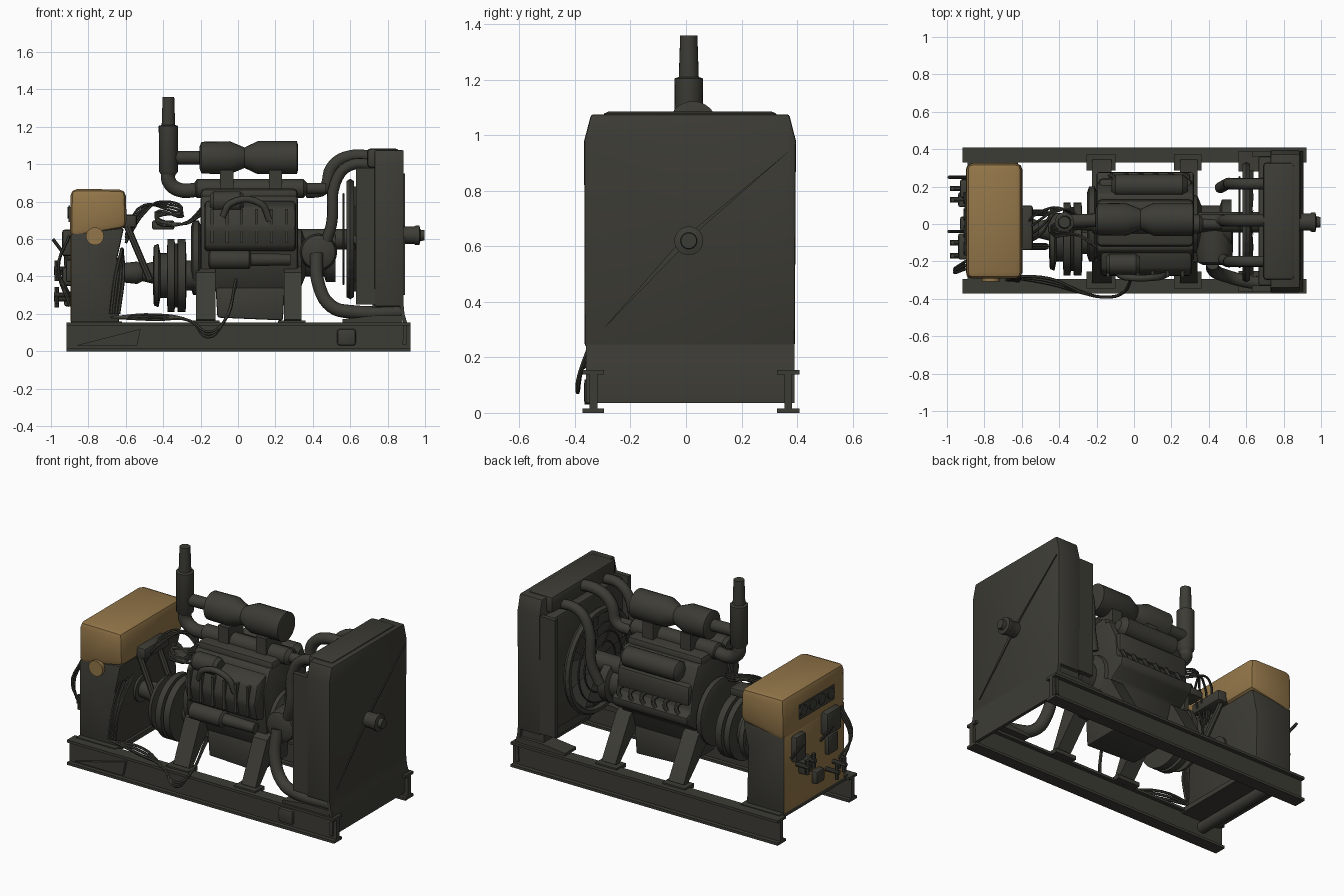
import bpy, bmesh, math
from mathutils import Vector


def material(name, rgb):
    m = bpy.data.materials.new(name)
    m.diffuse_color = (*rgb, 1)
    return m


DARK = material("dark grey metal", (0.046, 0.045, 0.036))
TAN = material("tan paint", (0.29, 0.18, 0.066))


def finish(name, bm, mat=DARK, bevel=0, seg=2):
    bmesh.ops.recalc_face_normals(bm, faces=bm.faces)
    me = bpy.data.meshes.new(name)
    bm.to_mesh(me)
    bm.free()
    me.materials.append(mat)
    ob = bpy.data.objects.new(name, me)
    bpy.context.collection.objects.link(ob)
    bpy.ops.object.select_all(action='DESELECT')
    ob.select_set(True)
    bpy.context.view_layer.objects.active = ob
    if bevel:
        mod = ob.modifiers.new("bevel", 'BEVEL')
        mod.width, mod.segments = bevel, seg
        bpy.ops.object.modifier_apply(modifier="bevel")
    bpy.ops.object.shade_smooth_by_angle(angle=math.radians(35))
    return ob


def box(name, x, y, z, mat=DARK, bevel=0, seg=2):
    bm = bmesh.new()
    bmesh.ops.create_cube(bm, size=1)
    for v in bm.verts:
        v.co = [(r[0] + r[1]) / 2 + c * (r[1] - r[0]) for r, c in zip((x, y, z), v.co)]
    return finish(name, bm, mat, bevel, seg)


def prism(name, axis, pts, lo, hi, mat=DARK, bevel=0):
    """Extrude a closed 2D profile along x or y (profile is yz or xz)."""
    bm = bmesh.new()
    rings = []
    for d in (lo, hi):
        rings.append([bm.verts.new((d, a, b) if axis == 'x' else (a, d, b)) for a, b in pts])
    n = len(pts)
    for r in rings:
        bm.faces.new(r)
    for i in range(n):
        bm.faces.new([rings[0][i], rings[0][(i + 1) % n], rings[1][(i + 1) % n], rings[1][i]])
    return finish(name, bm, mat, bevel)


def lathe(name, start, direction, profile, n=24, mat=DARK):
    """Turn (distance, radius) pairs about an axis."""
    bm = bmesh.new()
    rot = Vector(direction).to_track_quat('Z', 'Y')
    rings = []
    for d, r in profile:
        rings.append([bm.verts.new(Vector(start) + rot @ Vector(
            (r * math.cos(i * math.tau / n), r * math.sin(i * math.tau / n), d))) for i in range(n)])
    for a, b in zip(rings, rings[1:]):
        for i in range(n):
            bm.faces.new([a[i], a[(i + 1) % n], b[(i + 1) % n], b[i]])
    bm.faces.new(rings[0])
    bm.faces.new(rings[-1])
    return finish(name, bm, mat)


def rod(name, a, b, r, r2=None, n=16, mat=DARK):
    d = Vector(b) - Vector(a)
    return lathe(name, a, d, [(0, r), (d.length, r2 or r)], n, mat)


def tube(name, pts, r, res=3):
    cu = bpy.data.curves.new(name, 'CURVE')
    cu.dimensions, cu.bevel_depth, cu.bevel_resolution = '3D', r, res
    cu.use_fill_caps, cu.resolution_u = True, 5
    sp = cu.splines.new('BEZIER')
    sp.bezier_points.add(len(pts) - 1)
    for p, co in zip(sp.bezier_points, pts):
        p.co = co
        p.handle_left_type = p.handle_right_type = 'AUTO'
    cu.materials.append(DARK)
    ob = bpy.data.objects.new(name, cu)
    bpy.context.collection.objects.link(ob)
    bpy.ops.object.select_all(action='DESELECT')
    ob.select_set(True)
    bpy.context.view_layer.objects.active = ob
    bpy.ops.object.convert(target='MESH')
    bpy.ops.object.shade_smooth_by_angle(angle=math.radians(40))


# base frame: two I-section rails and cross members
for side, y0, y1 in (("front", -0.372, -0.295), ("back", 0.328, 0.408)):
    c, w, t = (y0 + y1) / 2, 0.014, 0.016
    prof = [(y0, 0), (y1, 0), (y1, t), (c + w, t), (c + w, 0.155 - t), (y1, 0.155 - t),
            (y1, 0.155), (y0, 0.155), (y0, 0.155 - t), (c - w, 0.155 - t), (c - w, t), (y0, t)]
    prism(f"{side}_rail", 'x', prof, -0.917, 0.922)
box("cabinet_floor", (-0.89, -0.62), (-0.32, 0.35), (0.13, 0.16))
rod("cabinet_cross_tube", (-0.77, -0.33, 0.09), (-0.77, 0.36, 0.09), 0.035)
# curved end plate, feet and hood under the radiator
prism("radiator_end_plate", 'y', [(0.90, 0.035), (0.905, 0.15), (0.89, 0.20), (0.885, 0.25), (0.865, 0.25),
                                  (0.87, 0.20), (0.885, 0.15), (0.88, 0.035)], -0.36, 0.39)
prism("radiator_bottom_tank", 'y', [(0.72, 0.18), (0.885, 0.18), (0.885, 0.25), (0.72, 0.25)], -0.34, 0.37)
for y0, y1 in ((-0.36, -0.25), (0.28, 0.39)):
    prism("radiator_foot", 'y', [(0.56, 0.155), (0.88, 0.155), (0.88, 0.19), (0.72, 0.19), (0.56, 0.172)], y0, y1)
box("rail_bracket", (0.53, 0.63), (-0.368, -0.33), (0.03, 0.12), bevel=0.015)
prism("rail_gusset", 'y', [(-0.87, 0.03), (-0.54, 0.03), (-0.52, 0.12)], -0.365, -0.335)

# radiator with chamfered top corners
prism("radiator_body", 'x', [(-0.365, 0.24), (0.392, 0.24), (0.396, 0.98), (0.372, 1.075),
                             (-0.342, 1.075), (-0.367, 0.98)], 0.73, 0.886, bevel=0.008)
box("radiator_top_tank", (0.69, 0.86), (-0.30, 0.33), (0.98, 1.085), bevel=0.02)
box("radiator_shroud", (0.665, 0.735), (-0.33, 0.36), (0.27, 0.97), bevel=0.01)
for s in (-0.345, 0.375):
    box("radiator_side_post", (0.63, 0.74), (s - 0.015, s + 0.015), (0.25, 0.98))
lathe("radiator_hub", (0.88, 0.01, 0.62), (1, 0, 0),
      [(0, 0.046), (0.06, 0.046), (0.07, 0.052), (0.09, 0.052), (0.095, 0.03), (0.118, 0.028)])
prism("radiator_crease", 'x', [(-0.30, 0.30), (-0.02, 0.62), (0.38, 0.95), (0.06, 0.67)], 0.88, 0.892)

# fan, guard rings and hub
C = Vector((0.61, 0.01, 0.60))
for i in range(8):
    a = i * math.tau / 8
    u, v = Vector((0, math.cos(a), math.sin(a))), Vector((0, -math.sin(a), math.cos(a)))
    bm = bmesh.new()
    bm.faces.new([bm.verts.new(C + u * r + v * w + Vector((dx, 0, 0))) for r, w, dx in
                  ((0.05, -0.03, -0.02), (0.28, -0.07, -0.025), (0.28, 0.07, 0.03), (0.05, 0.03, 0.02))])
    finish("fan_blade", bm)
for k, r in enumerate((0.30, 0.24, 0.18, 0.12)):
    bpy.ops.mesh.primitive_torus_add(location=C + Vector((-0.045 + 0.035 * (k == 0), 0, 0)), rotation=(0, math.pi / 2, 0),
                                     major_radius=r, minor_radius=0.022 if k == 0 else 0.006,
                                     major_segments=36, minor_segments=6)
    bpy.context.object.name = "fan_guard_ring"
    bpy.context.object.data.materials.append(DARK)
rod("fan_hub", (0.33, 0.01, 0.60), (0.68, 0.01, 0.60), 0.055)

# control cabinet: dark body with tan face, tan hood
body = prism("cabinet_body", 'y', [(-0.895, 0.15), (-0.635, 0.15), (-0.645, 0.5), (-0.61, 0.66),
                                   (-0.895, 0.63)], -0.285, 0.315, bevel=0.012)
body.data.materials.append(TAN)
for f in body.data.polygons:
    if f.normal.x < -0.8:
        f.material_index = 1
prism("cabinet_hood", 'y', [(-0.90, 0.605), (-0.595, 0.66), (-0.60, 0.865), (-0.895, 0.868)],
      -0.292, 0.325, TAN, 0.035)
rod("cabinet_boss", (-0.765, -0.308, 0.615), (-0.765, -0.27, 0.615), 0.048, mat=TAN)
box("cabinet_label_plate", (-0.905, -0.898), (-0.17, 0.17), (0.69, 0.78))
for i in range(4):
    rod("panel_gauge", (-0.895, -0.13 + i * 0.09, 0.74), (-0.912, -0.13 + i * 0.09, 0.74), 0.032, n=14)
for y, z, w, h, d in ((0.19, 0.53, 0.05, 0.08, 0.04), (-0.12, 0.58, 0.07, 0.07, 0.05),
                      (-0.14, 0.43, 0.05, 0.06, 0.03), (0.13, 0.40, 0.04, 0.05, 0.05), (0.0, 0.28, 0.04, 0.04, 0.04)):
    box("panel_switch_box", (-0.89 - d, -0.88), (y - w, y + w), (z - h, z + h), bevel=0.012)
for y, z in ((0.13, 0.44), (0.19, 0.42), (-0.10, 0.28), (-0.17, 0.30)):
    rod("valve_stem", (-0.88, y, z), (-0.985, y, z), 0.014, n=10)
    rod("valve_handle", (-0.97, y, z - 0.045), (-0.97, y, z + 0.045), 0.012, n=8)
for y in (-0.04, 0.25):
    rod("panel_lever", (-0.90, y, 0.48), (-0.99, y, 0.60), 0.009, n=8)
for i in range(3):
    tube("panel_cable", [(-0.90, -0.20 - 0.02 * i, 0.62), (-0.96, -0.24 - 0.01 * i, 0.45),
                         (-0.90, -0.22, 0.24 + 0.03 * i)], 0.008, 1)

# drive shaft, flywheel and diagonal strut
lathe("drive_shaft", (-0.66, -0.03, 0.42), (1, 0, 0),
      [(0, 0.08), (0.03, 0.08), (0.03, 0.05), (0.12, 0.06), (0.15, 0.045), (0.21, 0.06), (0.45, 0.06)])
lathe("flywheel", (-0.455, -0.08, 0.405), (1, 0, 0),
      [(0, 0.07), (0.005, 0.16), (0.03, 0.17), (0.04, 0.12), (0.075, 0.12), (0.078, 0.195), (0.115, 0.195),
       (0.118, 0.17), (0.13, 0.17), (0.133, 0.195), (0.175, 0.195), (0.18, 0.08), (0.25, 0.08)], 32)
for y in (-0.12, 0.06):
    rod("diagonal_strut", (-0.61, y, 0.71), (-0.47, y, 0.38), 0.018, n=8)
box("strut_bracket", (-0.63, -0.54), (-0.14, 0.10), (0.66, 0.73), bevel=0.015)

# engine block, bell housing, sump and heads
prism("engine_block", 'x', [(-0.12, 0.32), (0.14, 0.32), (0.18, 0.44), (0.27, 0.50), (0.28, 0.55), (0.23, 0.57),
                            (0.22, 0.70), (0.16, 0.83), (-0.14, 0.83), (-0.20, 0.70), (-0.17, 0.45)],
      -0.20, 0.32, bevel=0.015)
prism("oil_sump", 'y', [(-0.12, 0.34), (-0.11, 0.18), (0.24, 0.165), (0.25, 0.34)], -0.13, 0.15, bevel=0.01)
lathe("bell_housing", (-0.25, 0.0, 0.50), (1, 0, 0), [(0, 0.17), (0.01, 0.20), (0.04, 0.20), (0.06, 0.15)])
prism("front_head_cover", 'x', [(-0.18, 0.53), (-0.25, 0.55), (-0.28, 0.66), (-0.25, 0.77), (-0.15, 0.81)],
      -0.18, 0.31, bevel=0.02)
for i in range(6):
    x = -0.14 + i * 0.08
    box("front_cover_rib", (x - 0.008, x + 0.008), (-0.283, -0.2), (0.58, 0.76))
    tube("injector_pipe", [(x, 0.26, 0.54), (x + 0.03, 0.25, 0.59), (x, 0.21, 0.62)], 0.012, 2)
box("back_head_cover", (-0.19, 0.31), (0.15, 0.245), (0.60, 0.73), bevel=0.025)
lathe("back_oil_cylinder", (-0.12, 0.205, 0.79), (1, 0, 0),
      [(0, 0.03), (0.02, 0.06), (0.38, 0.06), (0.41, 0.03)])
box("valve_cover", (-0.20, 0.32), (-0.12, 0.13), (0.80, 0.87), bevel=0.025)
lathe("starter_motor", (-0.16, -0.225, 0.49), (1, 0, 0), [(0, 0.03), (0.01, 0.05), (0.22, 0.05), (0.23, 0.035), (0.44, 0.03)])
lathe("front_filter", (-0.15, -0.215, 0.80), (1, 0, 0), [(0, 0.04), (0.02, 0.055), (0.16, 0.055), (0.18, 0.04)])
tube("front_handle_pipe", [(-0.08, -0.27, 0.72), (-0.04, -0.285, 0.79), (0.12, -0.285, 0.79), (0.17, -0.27, 0.70)], 0.018)

# engine mounts: splayed legs on the rails
for x0, x1 in ((-0.225, -0.12), (0.245, 0.34)):
    for s in (-1, 1):
        prism("engine_mount", 'x', [(s * 0.30 + 0.015, 0.15), (s * 0.33 + 0.015, 0.17), (s * 0.20, 0.42),
                                    (s * 0.13, 0.46), (s * 0.10, 0.36)], x0, x1)
        y = s * 0.315 + 0.015
        box("mount_foot", (x0 - 0.03, x1 + 0.02), (y - 0.045, y + 0.045), (0.14, 0.165))

# exhaust manifold, air filter and stack
lathe("exhaust_manifold", (-0.23, 0.0, 0.87), (1, 0, 0), [(0, 0.035), (0.01, 0.05), (0.58, 0.05), (0.60, 0.03), (0.70, 0.03)], 16)
lathe("air_filter", (-0.205, 0.025, 1.035), (1, 0, 0),
      [(0, 0.06), (0.01, 0.085), (0.16, 0.088), (0.24, 0.055), (0.31, 0.088), (0.52, 0.088), (0.525, 0.07)])
for x in (-0.06, 0.20):
    box("filter_pedestal", (x - 0.035, x + 0.035), (-0.06, 0.09), (0.86, 0.97))
rod("filter_inlet_pipe", (-0.38, 0.015, 1.035), (-0.19, 0.02, 1.035), 0.036)
lathe("exhaust_muffler", (-0.372, 0.01, 0.94), (0, 0, 1),
      [(0, 0.036), (0.02, 0.05), (0.265, 0.052), (0.27, 0.036), (0.42, 0.031)], 20)
tube("exhaust_elbow", [(-0.372, 0.01, 0.97), (-0.37, 0.01, 0.91), (-0.32, 0.01, 0.865), (-0.2, 0.0, 0.865)], 0.04)

# water pump and radiator hoses
lathe("water_pump", (0.31, 0.0, 0.50), (1, 0, 0), [(0, 0.16), (0.03, 0.15), (0.05, 0.10), (0.15, 0.10), (0.16, 0.13), (0.21, 0.13)])
lathe("side_pump", (0.43, -0.22, 0.53), (0, 1, 0), [(0, 0.06), (0.015, 0.09), (0.08, 0.10), (0.22, 0.10)])
tube("center_upper_hose", [(0.36, 0.02, 0.85), (0.46, 0.02, 0.87), (0.50, 0.02, 0.98), (0.57, 0.02, 1.035), (0.76, 0.02, 1.04)], 0.034)
for y in (-0.2, 0.215):
    tube("side_upper_hose", [(0.46, y * 0.9, 0.56), (0.50, y, 0.68), (0.52, y, 0.90), (0.59, y, 0.99), (0.73, y, 1.0)], 0.03)
tube("lower_hose", [(0.42, -0.21, 0.52), (0.43, -0.25, 0.36), (0.50, -0.28, 0.24), (0.62, -0.31, 0.21), (0.87, -0.32, 0.21)], 0.036)

# wiring loops and ground cables
for i in range(4):
    o = i * 0.014
    tube("wire_loop", [(-0.60, -0.1 + o, 0.58 + o), (-0.50, -0.06 + 3 * o, 0.74 + o), (-0.38, 0.08, 0.80 - o),
                       (-0.30, 0.02 - o, 0.76 - o), (-0.44, -0.05 + o, 0.70 + o), (-0.30, -0.06, 0.68),
                       (-0.18, -0.14, 0.78 - o)], 0.007, 1)
    tube("cabinet_cable", [(-0.62, -0.27 + 3 * o, 0.55), (-0.655 + o, -0.29, 0.40), (-0.68 + o, -0.30, 0.2)], 0.009, 1)
for i in range(3):
    o = i * 0.014
    tube("ground_cable", [(-0.68, -0.28, 0.18), (-0.45, -0.32 + o, 0.168 + o), (-0.25, -0.375, 0.16),
                          (-0.16, -0.39, 0.075 + o), (-0.08, -0.38, 0.15), (-0.01, -0.29, 0.36 + o)], 0.008, 1)
box("wire_junction", (-0.46, -0.34), (-0.05, 0.06), (0.65, 0.70), bevel=0.012)
